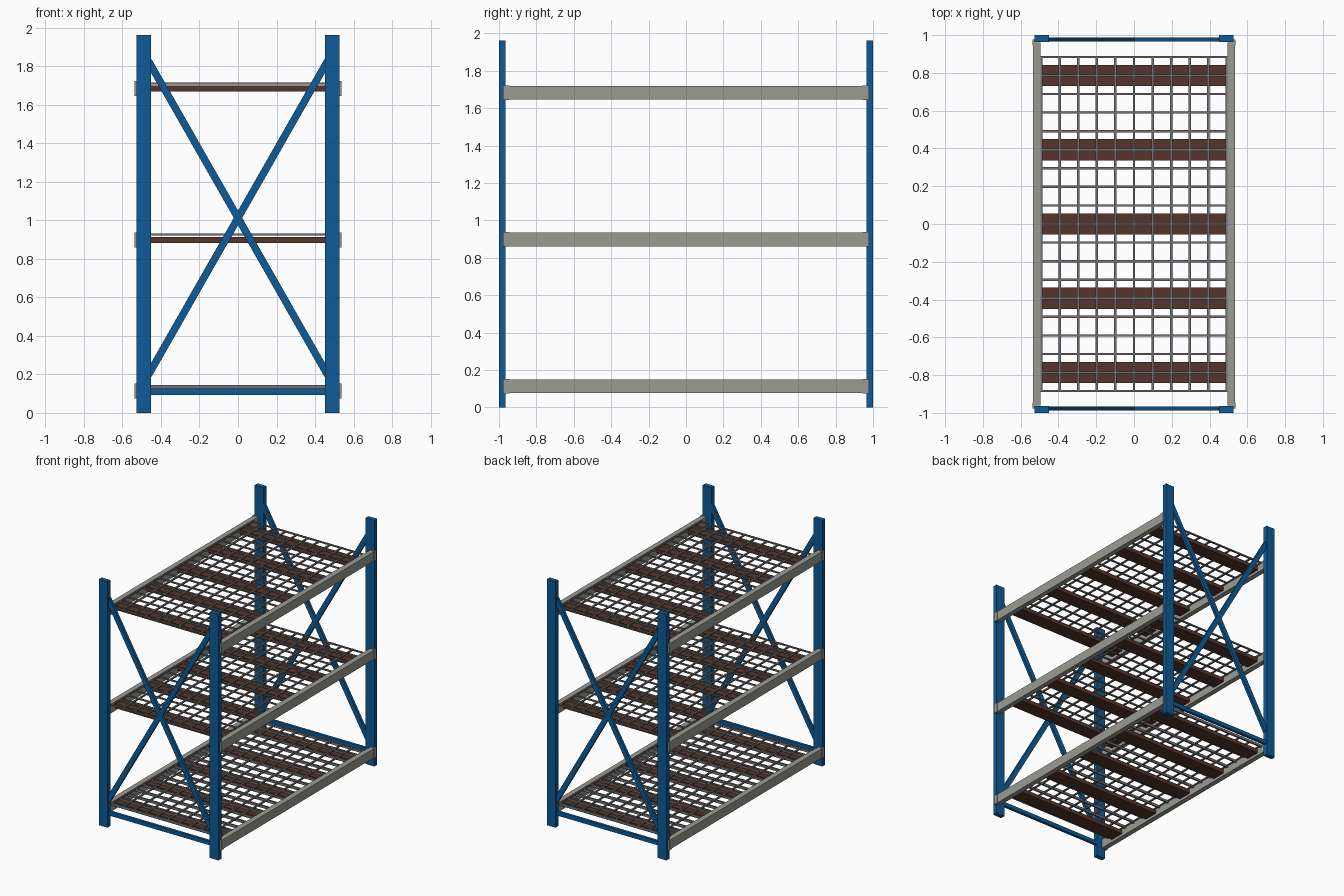
import bpy, math

if "Cube" in bpy.data.objects:
    bpy.data.objects.remove(bpy.data.objects["Cube"], do_unlink=True)


def material(name, rgb):
    m = bpy.data.materials.new(name)
    m.use_nodes = True
    m.diffuse_color = (*rgb, 1)
    m.node_tree.nodes["Principled BSDF"].inputs["Base Color"].default_value = (*rgb, 1)
    return m


BLUE = material("frame blue", (0.004, 0.105, 0.31))
GREY = material("beam grey", (0.33, 0.33, 0.30))
WIRE = material("wire grey", (0.17, 0.165, 0.175))
BROWN = material("support brown", (0.09, 0.036, 0.025))


def box(name, mat, center, size, tilt=0.0):
    bpy.ops.mesh.primitive_cube_add(size=1, location=center)
    ob = bpy.context.object
    ob.name = name
    ob.scale = size
    ob.rotation_euler = (0, tilt, 0)
    ob.data.materials.append(mat)
    return ob


def array(ob, count, offset):
    bpy.ops.object.transform_apply(location=False, rotation=True, scale=True)
    mod = ob.modifiers.new("repeat", "ARRAY")
    mod.count = count
    mod.use_relative_offset = False
    mod.use_constant_offset = True
    mod.constant_offset_displace = offset


SIDES = ((-1, "right"), (1, "left"))
ENDS = ((-1, "front"), (1, "back"))

# End frames: posts, crossed braces and a bottom rail
run, rise = 0.93, 1.63
for ys, end in ENDS:
    for xs, side in SIDES:
        box(f"{end}_{side}_post", BLUE, (xs * 0.489, ys * 0.982, 0.981), (0.077, 0.036, 1.962))
        box(f"{end}_{side}_brace", BLUE, (0, ys * 0.977, 1.012),
            (0.038, 0.022, math.hypot(run, rise)), xs * math.atan2(run, rise))
    box(f"{end}_bottom_rail", BLUE, (0, ys * 0.977, 0.11), (0.92, 0.022, 0.032))

# Shelf levels
PITCH = 0.0983
for level, z in (("lower", 0.113), ("middle", 0.898), ("upper", 1.683)):
    # Long beams with hooked end plates
    for xs, side in SIDES:
        box(f"{level}_{side}_beam", GREY, (xs * 0.514, 0, z), (0.04, 1.92, 0.073))
        for ys, end in ENDS:
            box(f"{level}_{side}_{end}_plate", GREY, (xs * 0.533, ys * 0.961, z), (0.011, 0.033, 0.077))

    # Wire mesh deck
    tall = 0.02 if level == "lower" else 0.01
    cross = box(f"{level}_cross_wires", WIRE, (0, -9 * PITCH, z + 0.032 - tall / 2), (0.99, 0.012, tall))
    array(cross, 19, (0, PITCH, 0))
    long = box(f"{level}_long_wires", WIRE, (-5 * PITCH, 0, z + 0.028), (0.013, 18 * PITCH + 0.012, 0.01))
    array(long, 11, (PITCH, 0, 0))

    # Support bars under the mesh
    bars = box(f"{level}_support_bars", BROWN, (0, -8 * PITCH, z), (0.99, 0.113, 0.032))
    array(bars, 5, (0, 4 * PITCH, 0))
